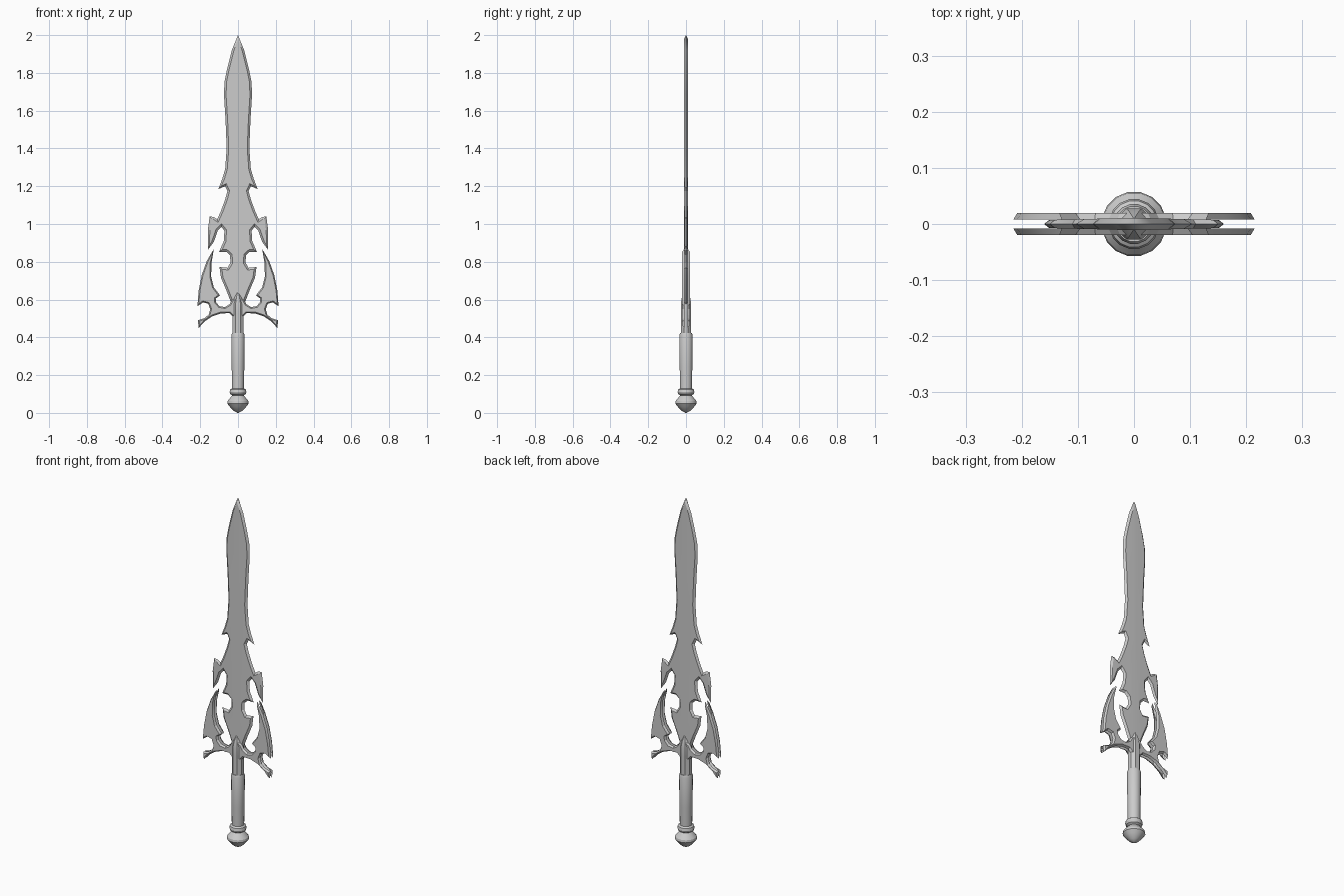
import bpy, bmesh, math
from mathutils import Vector

if "Cube" in bpy.data.objects:
    bpy.data.objects.remove(bpy.data.objects["Cube"])


def finish(name, bm, angle=30):
    bmesh.ops.recalc_face_normals(bm, faces=bm.faces)
    me = bpy.data.meshes.new(name)
    bm.to_mesh(me)
    bm.free()
    ob = bpy.data.objects.new(name, me)
    bpy.context.collection.objects.link(ob)
    bpy.ops.object.select_all(action='DESELECT')
    ob.select_set(True)
    bpy.context.view_layer.objects.active = ob
    bpy.ops.object.shade_smooth_by_angle(angle=math.radians(angle))
    return ob


def plate(name, half, inset, thick, rim, slope=0.0):
    """Bevelled flat plate from the right half of its outline (top to bottom), mirrored in x."""
    pts = [Vector(p) for p in half]
    flip = lambda p: Vector((-p.x, p.y))
    ring = [flip(pts[1])] + pts + [flip(pts[-2])]
    inner = []
    for a, p, b in zip(ring, ring[1:], ring[2:]):
        d1, d2 = (p - a).normalized(), (b - p).normalized()
        n1, n2 = Vector((d1.y, -d1.x)), Vector((d2.y, -d2.x))
        m = (n1 + n2).normalized()
        inner.append(p + m * inset / max(m.dot(n1), 0.5))
    bm = bmesh.new()
    for s in (-1, 1):
        edge = [bm.verts.new((p.x, s * rim, p.y)) for p in pts]
        face = [bm.verts.new((p.x, s * (thick - slope * abs(p.x)), p.y)) for p in inner]
        bm.faces.new(face)
        for i in range(len(pts) - 1):
            bm.faces.new((edge[i], edge[i + 1], face[i + 1], face[i]))
    bmesh.ops.remove_doubles(bm, verts=bm.verts, dist=1e-5)
    ob = finish(name, bm, 15)
    mod = ob.modifiers.new("Mirror", 'MIRROR')
    mod.merge_threshold = 0.0005
    return ob


def loft(name, sections, sides, angle=30):
    """Stack of elliptical rings (z, rx, ry) with closed ends."""
    bm = bmesh.new()
    rings = []
    for z, rx, ry in sections:
        rings.append([bm.verts.new((rx * math.cos(t), ry * math.sin(t), z))
                      for t in (2 * math.pi * (i + 0.5) / sides for i in range(sides))])
    for a, b in zip(rings, rings[1:]):
        for i in range(sides):
            j = (i + 1) % sides
            bm.faces.new((a[i], a[j], b[j], b[i]))
    bm.faces.new(rings[0])
    bm.faces.new(rings[-1])
    return finish(name, bm, angle)


# Blade with barbs and a shallow centre ridge
plate("blade", [
    (0, 2.0), (0.033, 1.92), (0.058, 1.82), (0.072, 1.75), (0.074, 1.68),
    (0.066, 1.55), (0.06, 1.40), (0.068, 1.29), (0.083, 1.24), (0.104, 1.185),
    (0.068, 1.20), (0.056, 1.175), (0.068, 1.13), (0.09, 1.07), (0.11, 1.025),
    (0.128, 1.037), (0.15, 1.04), (0.16, 0.965), (0.158, 0.865), (0.128, 0.905),
    (0.107, 0.965), (0.088, 0.985), (0.072, 0.965), (0.075, 0.91), (0.10, 0.853),
    (0.062, 0.853), (0.042, 0.835), (0.04, 0.795), (0.056, 0.768), (0.098, 0.773),
    (0.09, 0.715), (0.062, 0.65), (0.035, 0.58), (0, 0.54)],
    inset=0.011, thick=0.011, rim=0, slope=0.025)

# Winged cross guard
plate("guard", [
    (0, 0.62), (0.03, 0.60), (0.045, 0.575), (0.07, 0.56), (0.098, 0.565),
    (0.116, 0.585), (0.118, 0.605), (0.095, 0.622), (0.128, 0.665), (0.142, 0.72),
    (0.141, 0.79), (0.128, 0.868), (0.165, 0.805), (0.192, 0.73), (0.208, 0.65),
    (0.215, 0.565), (0.185, 0.585), (0.158, 0.578), (0.147, 0.55), (0.155, 0.52),
    (0.178, 0.502), (0.213, 0.49), (0.208, 0.45), (0.175, 0.485), (0.135, 0.512),
    (0.09, 0.527), (0.045, 0.528), (0.028, 0.51), (0, 0.50)],
    inset=0.007, thick=0.02, rim=0.008)

# Collar joining blade, guard and grip
loft("collar", [(0.40, 0.032, 0.03), (0.53, 0.032, 0.03), (0.575, 0.034, 0.03),
                (0.61, 0.022, 0.024), (0.645, 0.002, 0.011)], 8, 20)

# Grip
loft("grip", [(0.12, 0.032, 0.032), (0.24, 0.034, 0.034), (0.41, 0.036, 0.036),
              (0.422, 0.032, 0.032)], 16)

# Pommel with neck ring
profile = [(0.003, 0.0), (0.025, 0.012), (0.045, 0.033), (0.058, 0.05), (0.056, 0.063),
           (0.04, 0.082), (0.03, 0.092), (0.041, 0.099), (0.045, 0.11), (0.042, 0.124),
           (0.033, 0.13)]
loft("pommel", [(z, r, r) for r, z in profile], 16)
